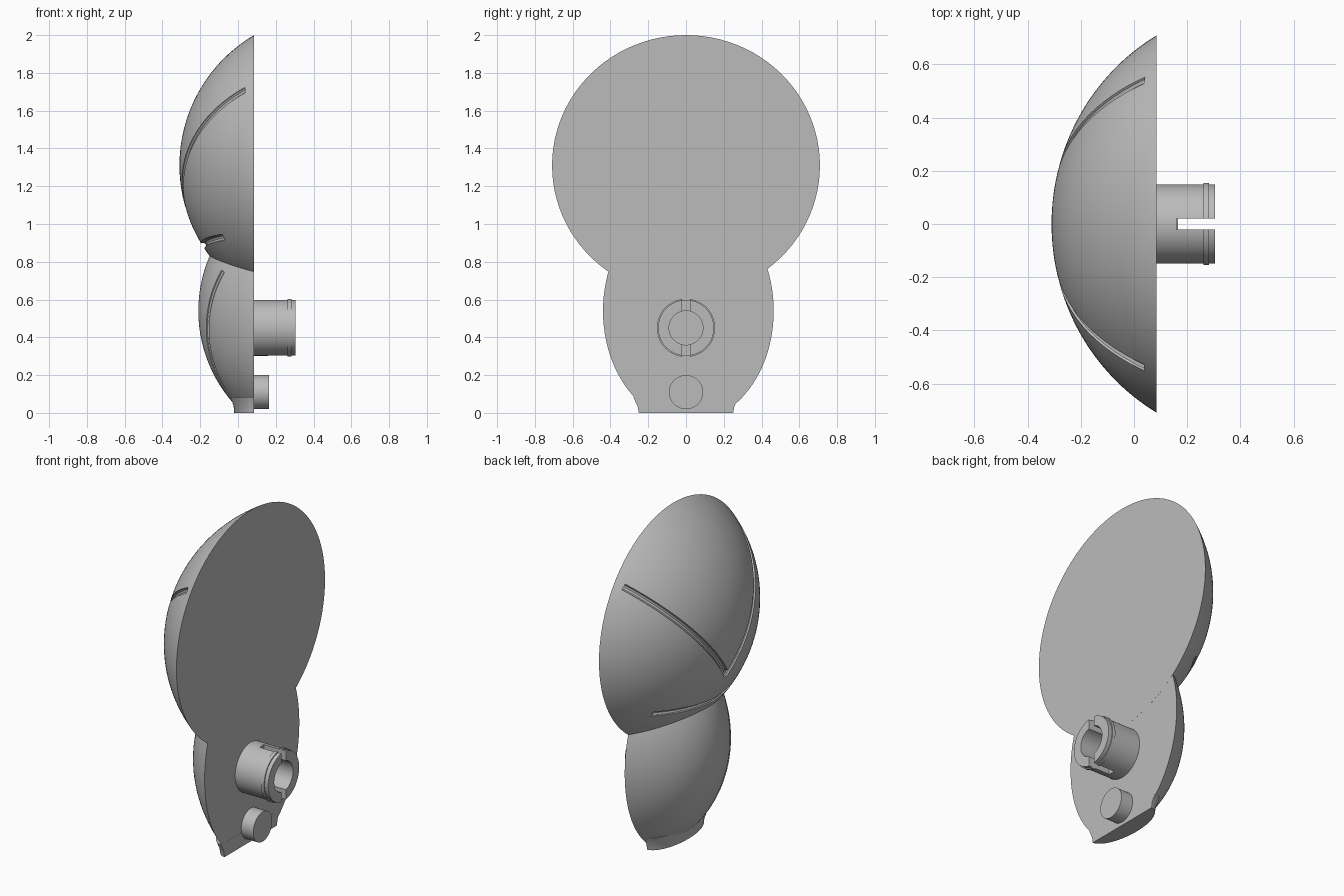
import bpy, bmesh, math
from mathutils import Vector

scene = bpy.context.scene
cube = bpy.data.objects.get("Cube")
if cube:
    bpy.data.objects.remove(cube, do_unlink=True)

BACK = 0.085  # plane of the flat mounting face

grey = bpy.data.materials.new("plain_grey")
grey.use_nodes = True
COLOR = (0.5, 0.5, 0.5, 1)
grey.diffuse_color = COLOR
grey.node_tree.nodes["Principled BSDF"].inputs["Base Color"].default_value = COLOR


def add(name, bm):
    bmesh.ops.remove_doubles(bm, verts=bm.verts, dist=1e-5)
    bmesh.ops.recalc_face_normals(bm, faces=bm.faces)
    mesh = bpy.data.meshes.new(name)
    bm.to_mesh(mesh)
    bm.free()
    mesh.materials.append(grey)
    obj = bpy.data.objects.new(name, mesh)
    scene.collection.objects.link(obj)
    return obj


def lathe(profile, y, z, sy=1, sz=1, n=64):
    """Revolve (x, radius) points about an axis along x."""
    bm = bmesh.new()
    rings = []
    for x, r in profile:
        angles = [2 * math.pi * i / n for i in range(n)]
        rings.append([bm.verts.new((x, y + r * sy * math.cos(a), z + r * sz * math.sin(a)))
                      for a in angles])
    for a, b in zip(rings, rings[1:]):
        for i in range(n):
            j = (i + 1) % n
            bm.faces.new((a[i], a[j], b[j], b[i]))
    return bm


class Dome:
    """Spherical cap, stretched sideways, with its flat side at the back."""

    def __init__(self, y, z, width, height, depth):
        self.y, self.z, self.w, self.h, self.d = y, z, width, height, depth
        self.R = (height ** 2 + depth ** 2) / (2 * depth)

    def mesh(self, back, steps=32):
        top = math.asin(self.h / self.R)
        pts = [(BACK - self.d + self.R * (1 - math.cos(top * i / steps)),
                self.R * math.sin(top * i / steps)) for i in range(steps + 1)]
        pts[-1] = (back, pts[-1][1])
        pts.append((back, 0))
        return lathe(pts, self.y, self.z, self.w / self.h, 1, 96)

    def on_surface(self, y, z):
        r2 = ((y - self.y) * self.h / self.w) ** 2 + (z - self.z) ** 2
        return Vector((BACK - self.d + self.R - math.sqrt(self.R ** 2 - r2), y, z))


def groove_cutter(name, dome, start, end, radius=0.019, steps=24):
    curve = bpy.data.curves.new(name, "CURVE")
    curve.dimensions = "3D"
    curve.bevel_depth = radius
    curve.bevel_resolution = 3
    curve.use_fill_caps = True
    spline = curve.splines.new("POLY")
    spline.points.add(steps)
    for i, p in enumerate(spline.points):
        t = i / steps
        y, z = (a + (b - a) * t for a, b in zip(start, end))
        p.co = (*dome.on_surface(y, z), 1)
    temp = bpy.data.objects.new(name, curve)
    scene.collection.objects.link(temp)
    bpy.context.view_layer.update()
    mesh = bpy.data.meshes.new_from_object(temp.evaluated_get(bpy.context.evaluated_depsgraph_get()))
    bpy.data.objects.remove(temp)
    bm = bmesh.new()
    bm.from_mesh(mesh)
    return add(name, bm)


def cut(obj, cutters):
    for c in cutters:
        mod = obj.modifiers.new("cut", "BOOLEAN")
        mod.operation, mod.solver, mod.object = "DIFFERENCE", "EXACT", c
        bpy.context.view_layer.objects.active = obj
        bpy.ops.object.modifier_apply(modifier=mod.name)
        bpy.data.objects.remove(c)


def smooth(obj):
    bpy.ops.object.select_all(action="DESELECT")
    obj.select_set(True)
    bpy.context.view_layer.objects.active = obj
    bpy.ops.object.shade_smooth_by_angle(angle=math.radians(30))


def trim_below_ground(bm):
    bmesh.ops.remove_doubles(bm, verts=bm.verts, dist=1e-5)
    geom = bm.verts[:] + bm.edges[:] + bm.faces[:]
    bmesh.ops.bisect_plane(bm, geom=geom, plane_co=(0, 0, 0), plane_no=(0, 0, 1), clear_inner=True)
    bmesh.ops.holes_fill(bm, edges=[e for e in bm.edges if e.is_boundary])


# Upper dome with a V of two long grooves and two short ones near its lower lip
head = Dome(0, 1.31, 0.709, 0.69, 0.395)
upper_dome = add("upper_dome", head.mesh(BACK))
cutters = []
for s in (-1, 1):
    cutters.append(groove_cutter("long_groove", head, (-s * 0.006, 1.05), (s * 0.54, 1.71)))
    cutters.append(groove_cutter("lip_groove", head, (-s * 0.006, 0.88), (s * 0.43, 0.93)))
cut(upper_dome, cutters)
smooth(upper_dome)

# Lower dome, trimmed flat at the ground, with one slanted groove
body = Dome(0.0125, 0.54, 0.452, 0.59, 0.295)
bm = body.mesh(BACK - 0.0005)
trim_below_ground(bm)
lower_dome = add("lower_dome", bm)
cut(lower_dome, [groove_cutter("side_groove", body, (-0.265, 0.75), (-0.08, 0.12), 0.016)])
smooth(lower_dome)

# Foot: half-oval plinth flaring into the lower dome
bm = bmesh.new()
rings = []
for z, w, d in ((0, 0.25, 0.105), (0.035, 0.256, 0.108), (0.085, 0.28, 0.125)):
    rings.append([bm.verts.new((BACK - d * math.sin(math.pi * i / 32), w * math.cos(math.pi * i / 32), z))
                  for i in range(33)])
for a, b in zip(rings, rings[1:]):
    for i in range(33):
        j = (i + 1) % 33
        bm.faces.new((a[i], a[j], b[j], b[i]))
bm.faces.new(rings[0])
bm.faces.new(rings[-1])
smooth(add("foot", bm))

# Hollow mounting peg with a snap ring, slotted top and bottom
IN = BACK - 0.02
peg = add("mounting_peg", lathe([(IN, 0), (IN, 0.148), (0.262, 0.148), (0.262, 0.154), (0.282, 0.154),
                                 (0.282, 0.148), (0.305, 0.148), (0.305, 0.09), (0.12, 0.09), (0.12, 0)],
                                0, 0.45))
bm = bmesh.new()
bmesh.ops.create_cube(bm, size=1)
bmesh.ops.scale(bm, vec=(0.2, 0.042, 0.4), verts=bm.verts)
bmesh.ops.translate(bm, vec=(0.26, 0, 0.45), verts=bm.verts)
cut(peg, [add("slot_cutter", bm)])
smooth(peg)

# Solid locating pin
smooth(add("locating_pin", lathe([(IN, 0), (IN, 0.09), (0.165, 0.09), (0.165, 0)], 0, 0.11)))
